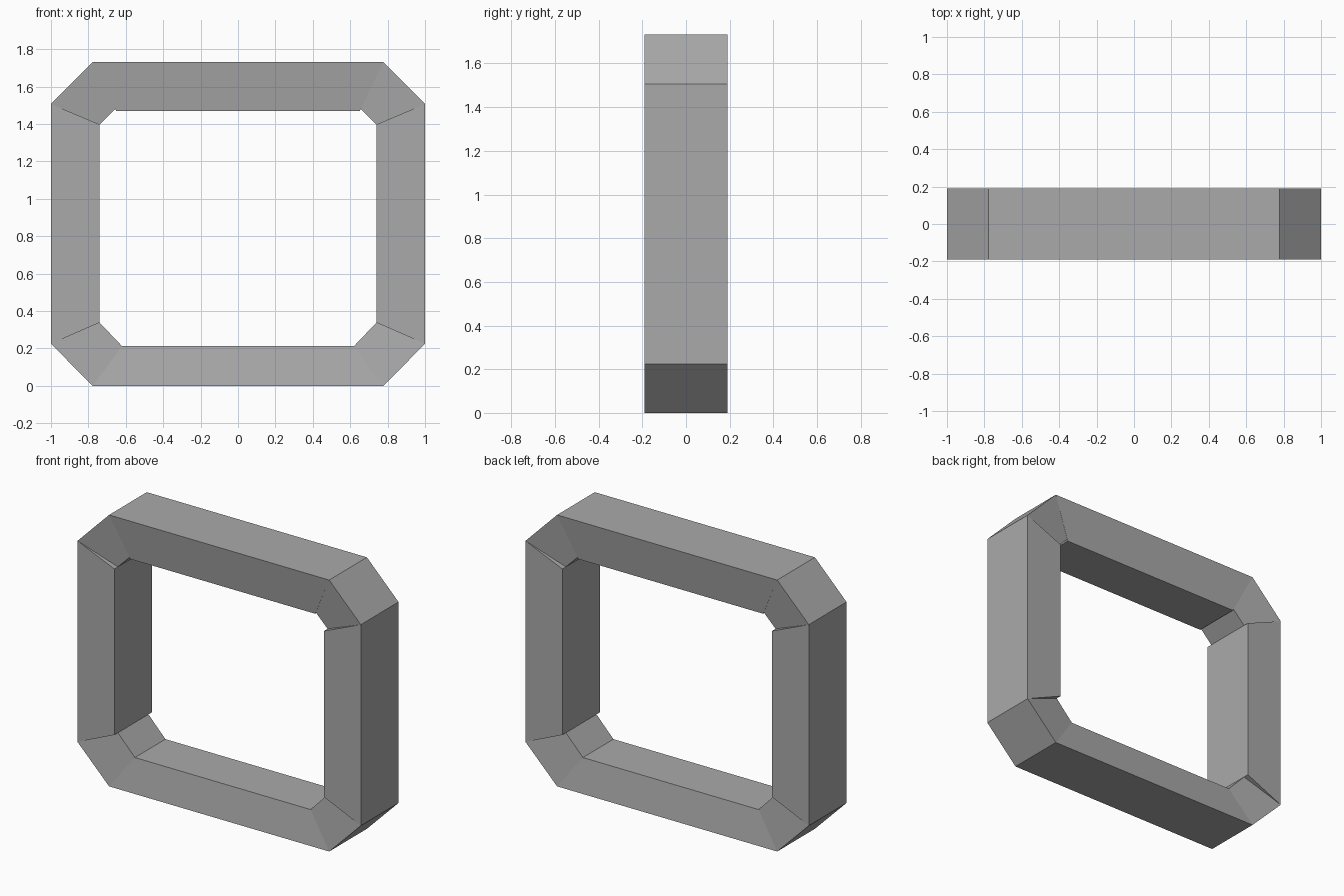
import bpy
import bmesh

cube = bpy.data.objects.get("Cube")
if cube:
    bpy.data.objects.remove(cube, do_unlink=True)

GREY = (0.4, 0.4, 0.4, 1.0)
grey = bpy.data.materials.new("plain_grey")
grey.use_nodes = True
grey.diffuse_color = GREY
grey.node_tree.nodes["Principled BSDF"].inputs["Base Color"].default_value = GREY

OUTER = 0.19      # half depth along the outside of the frame
INNER = 0.154     # half depth along the inside of the tapered parts


def segment(name, outer, inner, inner_depth):
    """Closed bar: two outer and two inner (x, z) corners, spread along y."""
    bm = bmesh.new()
    rings = []
    for (ox, oz), (ix, iz) in zip(outer, inner):
        rings.append([bm.verts.new(p) for p in (
            (ox, -OUTER, oz), (ox, OUTER, oz),
            (ix, inner_depth, iz), (ix, -inner_depth, iz))])
    first, last = rings
    bm.faces.new(first)
    bm.faces.new(last[::-1])
    for i in range(4):
        j = (i + 1) % 4
        bm.faces.new((first[i], last[i], last[j], first[j]))
    bmesh.ops.recalc_face_normals(bm, faces=bm.faces)
    mesh = bpy.data.meshes.new(name)
    bm.to_mesh(mesh)
    bm.free()
    mesh.materials.append(grey)
    obj = bpy.data.objects.new(name, mesh)
    bpy.context.collection.objects.link(obj)


# Frame corner points as (x, z) on the +x side
low_out, low_in = (0.777, 0.0), (0.62, 0.212)
side_low_out, side_low_in = (1.0, 0.224), (0.74, 0.338)
side_top_out, side_top_in = (1.0, 1.507), (0.74, 1.397)
top_out, top_in = (0.777, 1.732), (0.652, 1.47)
top_corner_in = (0.652, 1.485)


def flip(p):
    return (-p[0], p[1])


# Tapered top and bottom bars
segment("bottom_bar", (low_out, flip(low_out)), (low_in, flip(low_in)), INNER)
segment("top_bar", (top_out, flip(top_out)), (top_in, flip(top_in)), INNER)

# Straight side bars and tapered corner blocks, mirrored
for side, m in (("left", lambda p: p), ("right", flip)):
    segment(side + "_side_bar", (m(side_low_out), m(side_top_out)),
            (m(side_low_in), m(side_top_in)), OUTER)
    segment(side + "_bottom_corner", (m(low_out), m(side_low_out)),
            (m(low_in), m(side_low_in)), INNER)
    segment(side + "_top_corner", (m(top_out), m(side_top_out)),
            (m(top_corner_in), m(side_top_in)), INNER)
